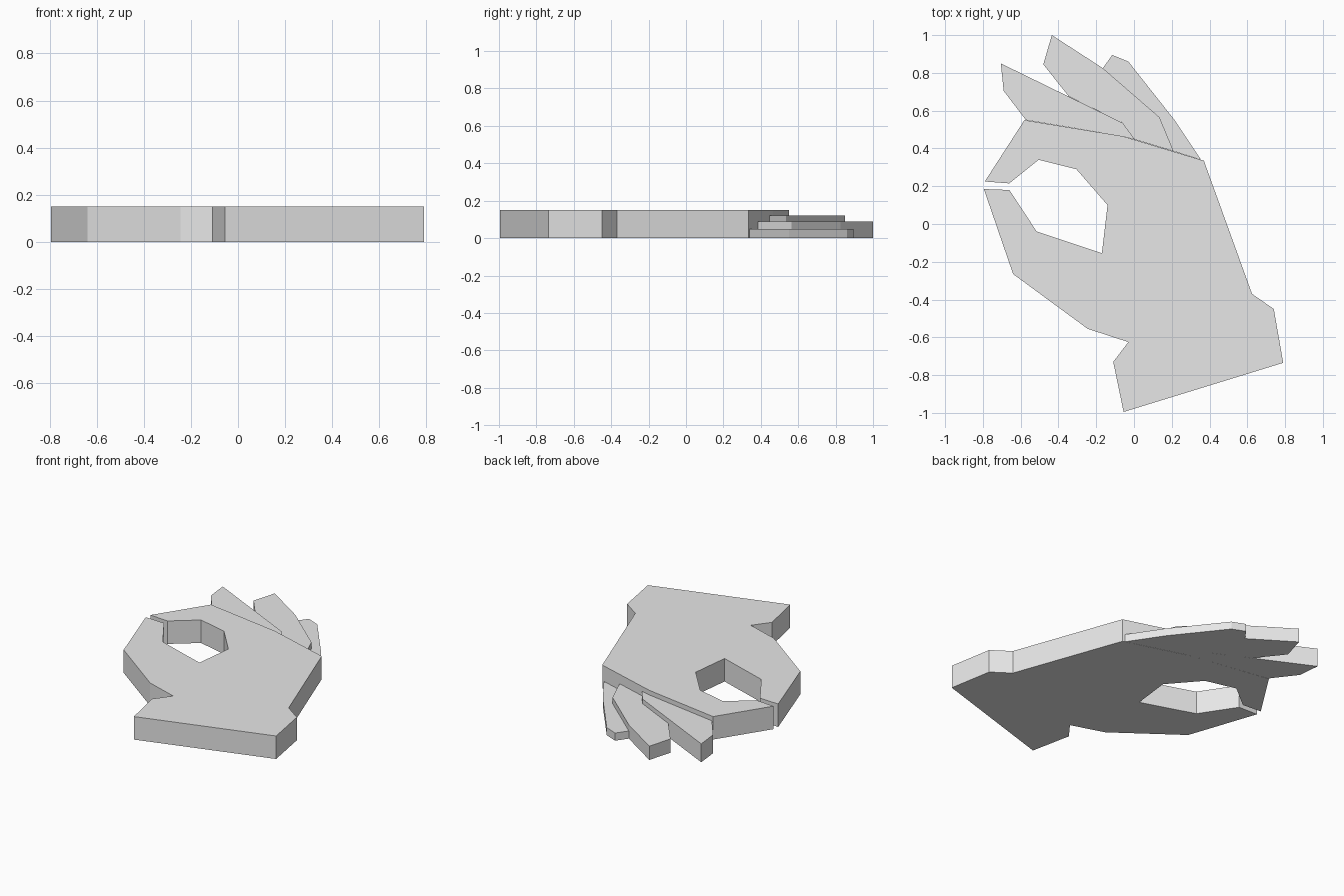
import bpy
import bmesh

cube = bpy.data.objects.get("Cube")
if cube:
    bpy.data.objects.remove(cube, do_unlink=True)

# Single light grey material
grey = bpy.data.materials.new("light_grey")
grey.use_nodes = True
colour = (0.8, 0.8, 0.8, 1.0)
grey.diffuse_color = colour
grey.node_tree.nodes["Principled BSDF"].inputs["Base Color"].default_value = colour


def slab(name, outline, height):
    """Extrude a flat outline upward from the ground into a solid slab."""
    mesh = bpy.data.meshes.new(name)
    bm = bmesh.new()
    base = bm.faces.new([bm.verts.new((x, y, 0)) for x, y in outline])
    top = bmesh.ops.extrude_face_region(bm, geom=[base], use_keep_orig=True)
    moved = [v for v in top["geom"] if isinstance(v, bmesh.types.BMVert)]
    bmesh.ops.translate(bm, verts=moved, vec=(0, 0, height))
    bmesh.ops.recalc_face_normals(bm, faces=bm.faces)
    # Concave caps are split into clean triangles
    caps = [f for f in bm.faces if len(f.verts) > 4]
    bmesh.ops.triangulate(bm, faces=caps)
    bm.to_mesh(mesh)
    bm.free()
    mesh.materials.append(grey)
    obj = bpy.data.objects.new(name, mesh)
    bpy.context.collection.objects.link(obj)
    return obj


# Shared points where the fingers meet the knuckle edge and each other
knuckle_a, knuckle_b, knuckle_c = (-0.06, 0.465), (0.005, 0.447), (0.21, 0.385)
bend_middle, bend_ring, ring_side = (-0.06, 0.535), (0.135, 0.565), (-0.165, 0.825)
index_bend = (-0.58, 0.55)

# Wrist, palm, index finger and thumb: one outline around an open ring
wrist = [(-0.11, -0.73), (-0.055, -0.995), (0.79, -0.735), (0.74, -0.45), (0.625, -0.37)]
knuckles = [(0.37, 0.335), knuckle_a, index_bend]
index_tip = [(-0.79, 0.225), (-0.66, 0.215)]
ring_hole = [(-0.505, 0.34), (-0.305, 0.29), (-0.14, 0.10), (-0.17, -0.155), (-0.515, -0.04)]
thumb = [(-0.66, 0.18), (-0.795, 0.185), (-0.64, -0.265), (-0.245, -0.555), (-0.03, -0.625)]
slab("palm_thumb_and_index", wrist + knuckles + index_tip + ring_hole + thumb, 0.15)

# Remaining fingers step down in height
slab("middle_finger",
     [knuckle_a, knuckle_b, bend_middle, (-0.705, 0.85), (-0.69, 0.705), (-0.572, 0.55)], 0.12)
slab("ring_finger",
     [knuckle_b, knuckle_c, bend_ring, ring_side, (-0.435, 1.0), (-0.48, 0.845),
      (-0.345, 0.675), bend_middle], 0.09)
slab("little_finger",
     [knuckle_c, (0.355, 0.34), (0.215, 0.55), (-0.03, 0.86), (-0.115, 0.895),
      ring_side, bend_ring], 0.05)
